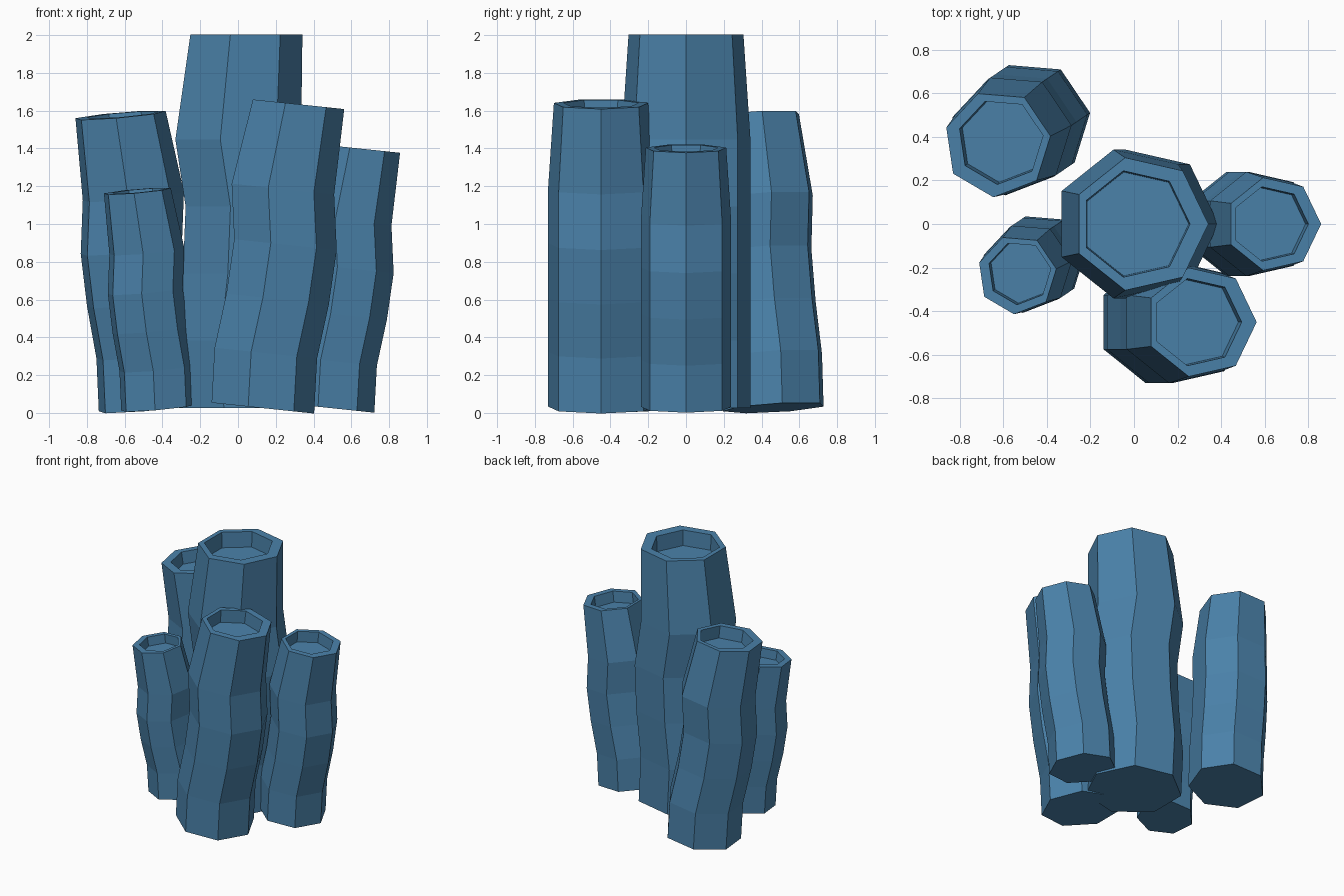
import bpy, bmesh
from math import sin, cos, tau, radians
from mathutils import Matrix

if "Cube" in bpy.data.objects:
    bpy.data.objects.remove(bpy.data.objects["Cube"])

SIDES = 7
# shared tube profile: (x offset, height, radius), last two rings form the recessed mouth
RINGS = [(0.003, 0.0, 0.35), (-0.015, 0.355, 0.35), (0.024, 0.71, 0.35),
         (0.038, 1.065, 0.35), (-0.016, 1.42, 0.35), (0.029, 1.975, 0.312),
         (0.007, 1.975, 0.250), (0.007, 1.855, 0.244)]
LEAN = radians(6)

blue = bpy.data.materials.new("tube_blue")
blue.diffuse_color = (0.069, 0.223, 0.402, 1)
blue.use_nodes = True
blue.node_tree.nodes["Principled BSDF"].inputs["Base Color"].default_value = blue.diffuse_color


def tube(name, x, y, size, heading=0, lean=LEAN):
    """Seven-sided wavy tube, scaled, leaned and turned to its heading."""
    bm = bmesh.new()
    loops = [[bm.verts.new((ox + r * cos(tau * i / SIDES), r * sin(tau * i / SIDES), z))
              for i in range(SIDES)] for ox, z, r in RINGS]
    for a, b in zip(loops, loops[1:]):
        for i in range(SIDES):
            j = (i + 1) % SIDES
            bm.faces.new((a[i], a[j], b[j], b[i]))
    bm.faces.new(loops[0][::-1])   # base
    bm.faces.new(loops[-1])        # mouth floor
    bm.transform(Matrix.Translation((x, y, 0.027))
                 @ Matrix.Rotation(radians(heading), 4, 'Z')
                 @ Matrix.Rotation(lean, 4, 'Y')
                 @ Matrix.Scale(size, 4))
    bmesh.ops.recalc_face_normals(bm, faces=bm.faces)
    mesh = bpy.data.meshes.new(name)
    bm.to_mesh(mesh)
    bm.free()
    mesh.materials.append(blue)
    bpy.context.collection.objects.link(bpy.data.objects.new(name, mesh))


# cluster of five tubes
tube("centre_tube", 0, 0, 1.0, lean=0)
tube("front_tube", 0.115, -0.45, 0.82)
tube("right_tube", 0.476, 0.0, 0.70)
tube("back_left_tube", -0.472, 0.472, 0.79, heading=214)
tube("front_left_tube", -0.422, -0.155, 0.585, heading=214)
